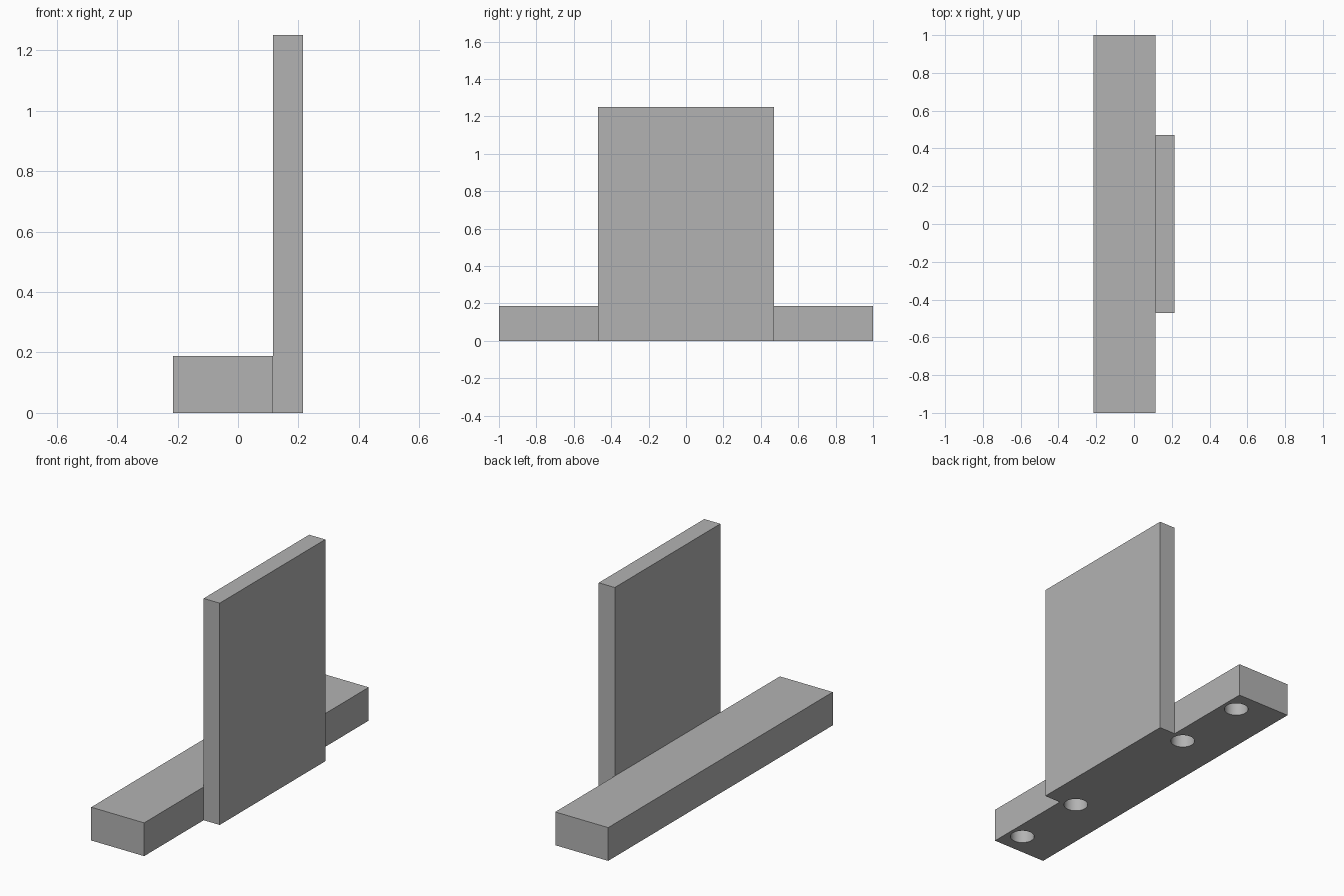
import bpy

cube = bpy.data.objects.get("Cube")
if cube:
    bpy.data.objects.remove(cube, do_unlink=True)

# Single plain grey
grey = bpy.data.materials.new("plain_grey")
grey.use_nodes = True
colour = (0.45, 0.45, 0.45, 1)
grey.diffuse_color = colour
grey.node_tree.nodes["Principled BSDF"].inputs["Base Color"].default_value = colour


def box(name, low, high):
    """Box between two opposite corners."""
    centre = [(a + b) / 2 for a, b in zip(low, high)]
    bpy.ops.mesh.primitive_cube_add(size=1, location=centre)
    ob = bpy.context.object
    ob.name = name
    ob.scale = [b - a for a, b in zip(low, high)]
    bpy.ops.object.transform_apply(location=False, rotation=False, scale=True)
    ob.data.materials.append(grey)
    return ob


WIDTH, JOINT, BAR_HEIGHT = 0.215, 0.115, 0.1875
HOLE_RADIUS, HOLE_DEPTH, HOLE_X = 0.0625, 0.125, 0.0325

# Long base bar and the upright plate fixed to its side
base_bar = box("base_bar", (-WIDTH, -1, 0), (JOINT, 1, BAR_HEIGHT))
box("upright_plate", (JOINT, -0.47, 0), (WIDTH, 0.47, 1.25))

# Four blind round holes in the underside of the bar
for i, y in enumerate((-0.875, -0.4375, 0.4375, 0.875)):
    bpy.ops.mesh.primitive_cylinder_add(
        vertices=48, radius=HOLE_RADIUS, depth=2 * HOLE_DEPTH, location=(HOLE_X, y, 0))
    cutter = bpy.context.object
    cutter.name = f"hole_cutter_{i + 1}"
    cutter.data.materials.append(grey)
    cutter.hide_render = True
    cutter.hide_set(True)
    cut = base_bar.modifiers.new(f"hole_{i + 1}", 'BOOLEAN')
    cut.operation = 'DIFFERENCE'
    cut.solver = 'EXACT'
    cut.object = cutter

# Apply the cuts, then smooth the hole walls with sharp rims
bpy.ops.object.select_all(action='DESELECT')
base_bar.select_set(True)
bpy.context.view_layer.objects.active = base_bar
for name in [m.name for m in base_bar.modifiers]:
    bpy.ops.object.modifier_apply(modifier=name)
bpy.ops.object.shade_smooth_by_angle()
for ob in [o for o in bpy.data.objects if o.name.startswith("hole_cutter")]:
    bpy.data.objects.remove(ob, do_unlink=True)
